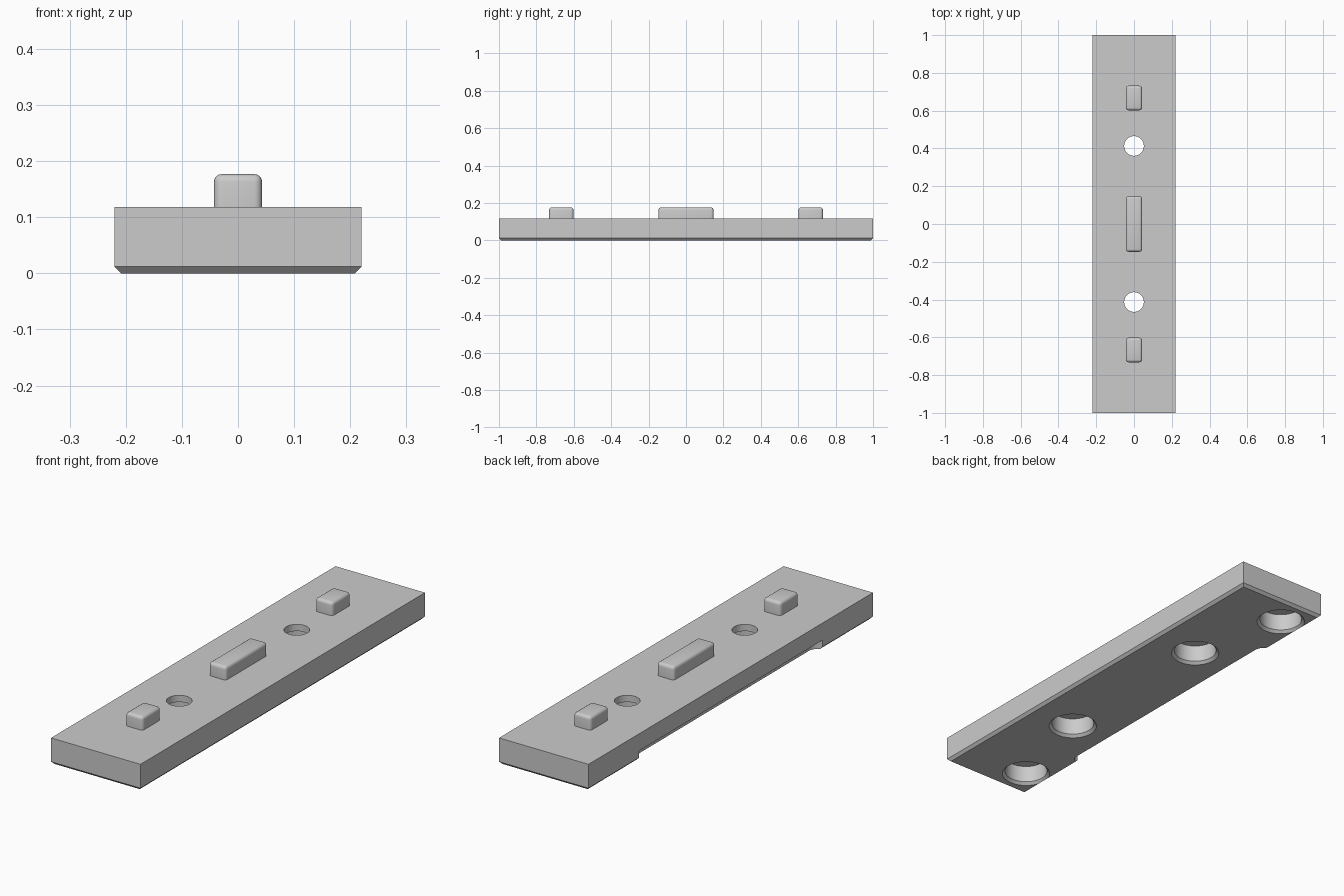
import bpy, bmesh
from math import cos, sin, pi, radians

cube = bpy.data.objects.get("Cube")
if cube:
    bpy.data.objects.remove(cube, do_unlink=True)

grey = bpy.data.materials.new("light grey")
grey.use_nodes = True
grey.diffuse_color = (0.6, 0.6, 0.6, 1)
grey.node_tree.nodes["Principled BSDF"].inputs["Base Color"].default_value = (0.6, 0.6, 0.6, 1)


def loft(name, rings, x=0, y=0):
    """Stack closed rings of (outline, height) into a capped solid."""
    bm = bmesh.new()
    loops = [[bm.verts.new((px + x, py + y, z)) for px, py in pts] for pts, z in rings]
    bm.faces.new(loops[0])
    bm.faces.new(loops[-1])
    n = len(loops[0])
    for a, b in zip(loops, loops[1:]):
        for i in range(n):
            j = (i + 1) % n
            bm.faces.new((a[i], a[j], b[j], b[i]))
    bmesh.ops.recalc_face_normals(bm, faces=bm.faces)
    mesh = bpy.data.meshes.new(name)
    bm.to_mesh(mesh)
    bm.free()
    mesh.materials.append(grey)
    ob = bpy.data.objects.new(name, mesh)
    bpy.context.collection.objects.link(ob)
    return ob


def rect(hx, hy):
    return [(-hx, -hy), (hx, -hy), (hx, hy), (-hx, hy)]


def circle(r, n=48):
    return [(r * cos(2 * pi * i / n), r * sin(2 * pi * i / n)) for i in range(n)]


def rounded_rect(hx, hy, r, n=8):
    pts = []
    for k, (sx, sy) in enumerate([(1, 1), (-1, 1), (-1, -1), (1, -1)]):
        for i in range(n + 1):
            a = pi / 2 * (k + i / n)
            pts.append((sx * (hx - r) + r * cos(a), sy * (hy - r) + r * sin(a)))
    return pts


def cut(target, cutter):
    mod = target.modifiers.new(cutter.name, "BOOLEAN")
    mod.operation = "DIFFERENCE"
    mod.solver = "EXACT"
    mod.object = cutter
    cutter.hide_render = True
    cutter.hide_set(True)


def smooth(ob):
    bpy.ops.object.select_all(action="DESELECT")
    ob.select_set(True)
    bpy.context.view_layer.objects.active = ob
    bpy.ops.object.shade_smooth_by_angle(angle=radians(30))


TOP, CH = 0.118, 0.012

# Plate with a chamfered underside
plate = loft("base_plate", [(rect(0.22 - CH, 1 - CH), 0), (rect(0.22, 1), CH), (rect(0.22, 1), TOP)])

cutters = []
for side, s in (("front", -1), ("back", 1)):
    # Counterbored screw holes on the centre line
    for kind, x, y in (("screw", 0, 0.413), ("pocket", -0.11, 0.86)):
        cutters.append(loft(f"{side}_{kind}_bore_cutter",
                            [(circle(0.115), -CH), (circle(0.091), CH), (circle(0.091), 0.088)], x, s * y))
    cutters.append(loft(f"{side}_screw_hole_cutter", [(circle(0.052), 0.05), (circle(0.052), 0.2)], 0, s * 0.413))

# Shallow grip recess under one long edge
slot = rounded_rect(0.08, 0.645, 0.04)
cutters.append(loft("grip_recess_cutter", [(slot, -0.05), (slot, 0.042)], -0.262, 0))

for c in cutters:
    cut(plate, c)

# Apply the cuts, then drop the cutters
dg = bpy.context.evaluated_depsgraph_get()
plate_mesh = bpy.data.meshes.new_from_object(plate.evaluated_get(dg))
plate.modifiers.clear()
plate.data = plate_mesh
for c in cutters:
    bpy.data.objects.remove(c, do_unlink=True)
smooth(plate)

# Rounded locating pegs on top
for name, y, hy in (("front_peg", -0.667, 0.065), ("centre_peg", 0, 0.147), ("back_peg", 0.667, 0.065)):
    peg = loft(name, [(rect(0.043, hy), TOP - 0.03), (rect(0.043, hy), 0.177)], 0, y)
    bm = bmesh.new()
    bm.from_mesh(peg.data)
    edges = [e for e in bm.edges if max(v.co.z for v in e.verts) > TOP]
    bmesh.ops.bevel(bm, geom=edges, offset=0.014, segments=4, profile=0.5, affect="EDGES")
    # Trim the foot flush with the plate
    bmesh.ops.bisect_plane(bm, geom=bm.verts[:] + bm.edges[:] + bm.faces[:],
                           plane_co=(0, 0, TOP), plane_no=(0, 0, -1), clear_outer=True)
    bm.to_mesh(peg.data)
    bm.free()
    smooth(peg)
